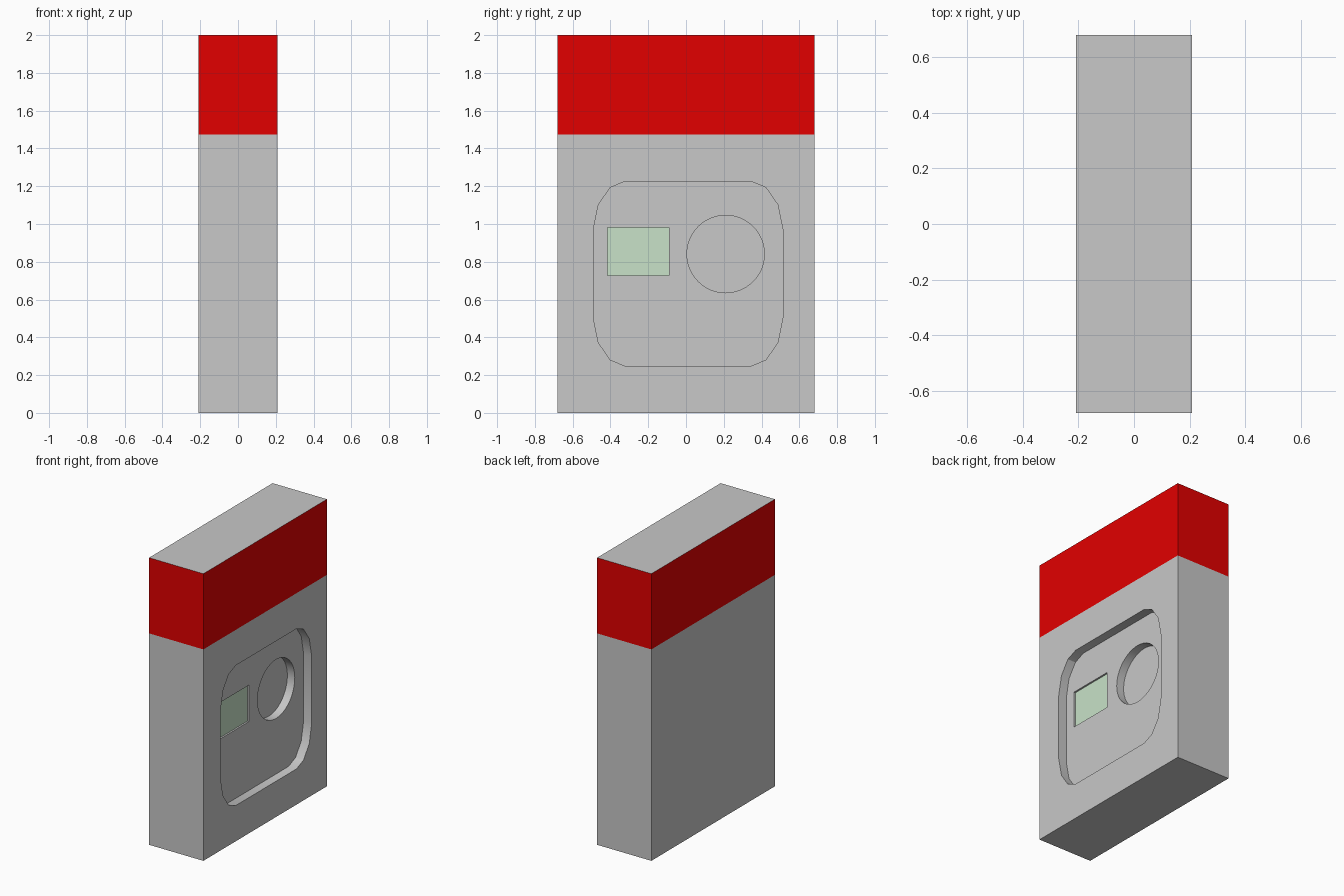
import bpy
import bmesh
from math import cos, sin, tau

default = bpy.data.objects.get("Cube")
if default:
    bpy.data.objects.remove(default, do_unlink=True)

HALF_X, HALF_Y, HEIGHT = 0.209, 0.68, 2.0
BAND_Z = 1.473          # lower edge of the red band
PANEL_X = 0.147         # floor of the rounded recess
DIAL_X = 0.09           # floor of the round recess
SCREEN_X = 0.135        # floor of the screen recess


def material(name, colour):
    mat = bpy.data.materials.new(name)
    mat.use_nodes = True
    rgba = (*colour, 1)
    mat.diffuse_color = rgba
    mat.node_tree.nodes["Principled BSDF"].inputs["Base Color"].default_value = rgba
    return mat


def prism(name, outline, x0, x1):
    """Extrude a (y, z) outline along x."""
    bm = bmesh.new()
    base = bm.faces.new([bm.verts.new((x0, y, z)) for y, z in outline])
    grown = bmesh.ops.extrude_face_region(bm, geom=[base])["geom"]
    verts = [v for v in grown if isinstance(v, bmesh.types.BMVert)]
    bmesh.ops.translate(bm, verts=verts, vec=(x1 - x0, 0, 0))
    bmesh.ops.recalc_face_normals(bm, faces=bm.faces)
    mesh = bpy.data.meshes.new(name)
    bm.to_mesh(mesh)
    bm.free()
    obj = bpy.data.objects.new(name, mesh)
    bpy.context.collection.objects.link(obj)
    return obj


def rectangle(y0, y1, z0, z1):
    return [(y0, z0), (y1, z0), (y1, z1), (y0, z1)]


# Outlines of the three recesses
corner = [(0.502, 0.232), (0.475, 0.365), (0.412, 0.456), (0.335, 0.488)]
half = corner + [(-y, z) for y, z in reversed(corner)]
panel = [(0.011 + y, 0.737 + z) for y, z in half + [(-y, -z) for y, z in half]]
dial = [(0.21 + 0.205 * cos(i * tau / 48), 0.841 + 0.205 * sin(i * tau / 48))
        for i in range(48)]
screen = rectangle(-0.416, -0.09, 0.728, 0.982)

# Body with the recesses cut into its left side
body = prism("body", rectangle(-HALF_Y, HALF_Y, 0, HEIGHT), -HALF_X, HALF_X)
cutters = [prism("panel_cutter", panel, PANEL_X, 0.3),
           prism("dial_cutter", dial, DIAL_X, 0.32),
           prism("screen_cutter", screen, SCREEN_X, 0.34)]
bpy.context.view_layer.objects.active = body
for cutter in cutters:
    cutter.hide_render = True
    mod = body.modifiers.new(cutter.name, 'BOOLEAN')
    mod.operation = 'DIFFERENCE'
    mod.solver = 'EXACT'
    mod.object = cutter
    bpy.ops.object.modifier_apply(modifier=mod.name)
    bpy.data.objects.remove(cutter, do_unlink=True)

# Colours: grey casing, red band around the top, pale green screen
body.data.materials.clear()
for mat in (material("casing_grey", (0.58, 0.58, 0.58)),
            material("band_red", (0.76, 0.0, 0.0)),
            material("screen_green", (0.58, 0.76, 0.58))):
    body.data.materials.append(mat)

bm = bmesh.new()
bm.from_mesh(body.data)
bmesh.ops.bisect_plane(bm, geom=bm.verts[:] + bm.edges[:] + bm.faces[:],
                       plane_co=(0, 0, BAND_Z), plane_no=(0, 0, 1))
bm.normal_update()
for face in bm.faces:
    centre = face.calc_center_median()
    face.material_index = 0
    if centre.z > BAND_Z and abs(face.normal.z) < 0.5:
        face.material_index = 1
    elif face.normal.x > 0.9 and abs(centre.x - SCREEN_X) < 0.003:
        face.material_index = 2
bm.to_mesh(body.data)
bm.free()

# Smooth curved walls, sharp corners
bpy.ops.object.select_all(action='DESELECT')
body.select_set(True)
bpy.context.view_layer.objects.active = body
bpy.ops.object.shade_smooth_by_angle()
